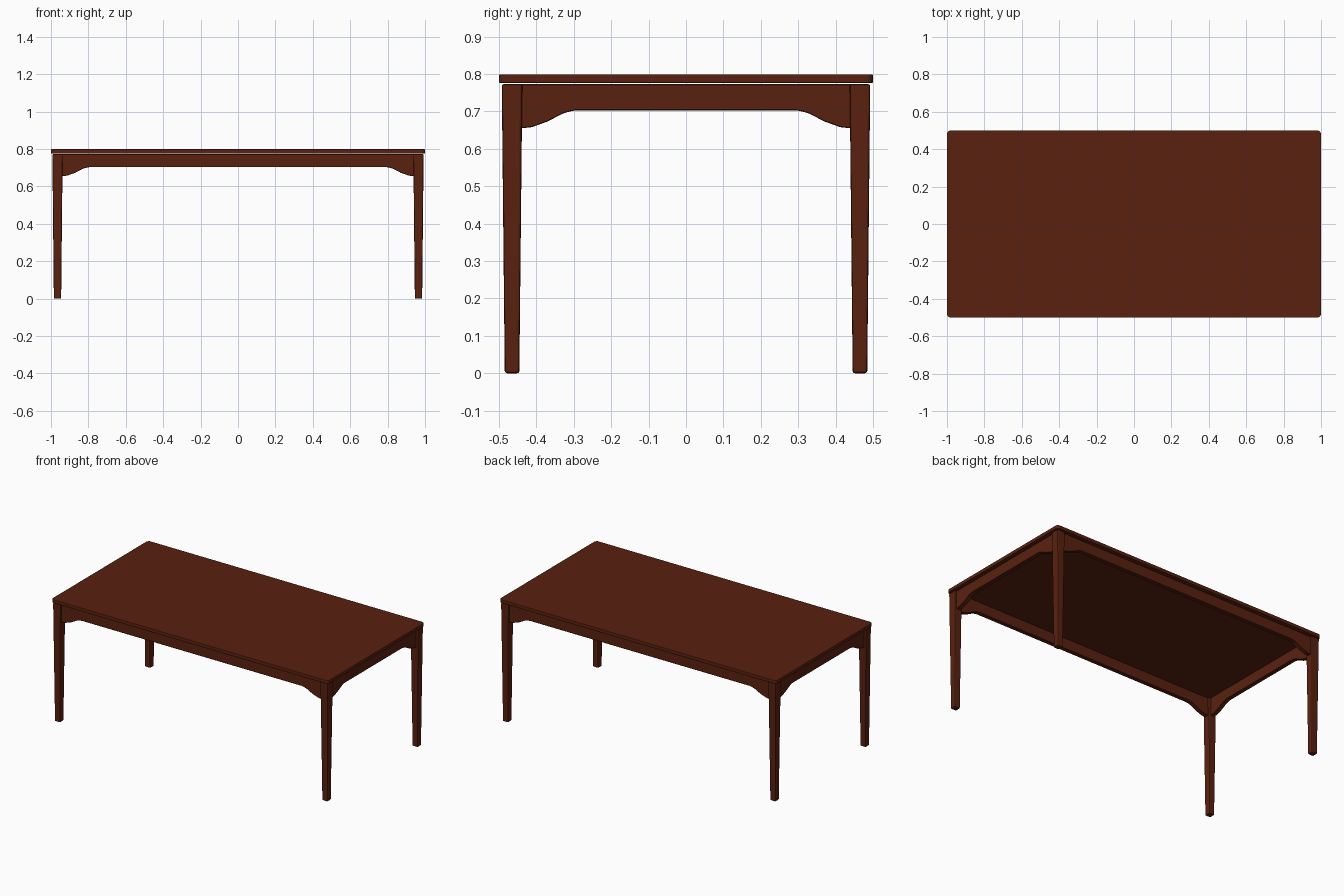
import bpy, bmesh
from mathutils import Vector

if "Cube" in bpy.data.objects:
    bpy.data.objects.remove(bpy.data.objects["Cube"])

wood = bpy.data.materials.new("dark red wood")
wood.diffuse_color = (0.1, 0.0152, 0.005, 1)
wood.use_nodes = True
wood.node_tree.nodes["Principled BSDF"].inputs["Base Color"].default_value = wood.diffuse_color

LEG_X, LEG_Y = 0.965, 0.465   # leg centres
LEG_TOP = 0.773


def prism(name, lower, upper):
    """Solid between two matching outlines."""
    bm = bmesh.new()
    a = [bm.verts.new(p) for p in lower]
    b = [bm.verts.new(p) for p in upper]
    n = len(a)
    bm.faces.new(a[::-1])
    bm.faces.new(b)
    for i in range(n):
        j = (i + 1) % n
        bm.faces.new((a[i], a[j], b[j], b[i]))
    bmesh.ops.recalc_face_normals(bm, faces=bm.faces)
    me = bpy.data.meshes.new(name)
    bm.to_mesh(me)
    bm.free()
    me.materials.append(wood)
    ob = bpy.data.objects.new(name, me)
    bpy.context.collection.objects.link(ob)
    return ob


def bevel(ob, width, segments=2):
    m = ob.modifiers.new("bevel", 'BEVEL')
    m.width, m.segments = width, segments
    m.limit_method = 'ANGLE'
    m.angle_limit = 0.9


def square(cx, cy, hx, hy, z):
    return [(cx + sx * hx, cy + sy * hy, z)
            for sx, sy in ((-1, -1), (1, -1), (1, 1), (-1, 1))]


# Table top with rounded corners
top = prism("table_top", square(0, 0, 1, 0.5, 0.776), square(0, 0, 1, 0.5, 0.799))
bm = bmesh.new()
bm.from_mesh(top.data)
uprights = [e for e in bm.edges if abs(e.verts[0].co.z - e.verts[1].co.z) > 0.01]
bmesh.ops.bevel(bm, geom=uprights, offset=0.02, segments=5, profile=0.5, affect='EDGES')
bm.to_mesh(top.data)
bm.free()
bevel(top, 0.003)

# Four tapered legs
for sx, xn in ((-1, "left"), (1, "right")):
    for sy, yn in ((-1, "front"), (1, "back")):
        leg = prism(f"{yn}_{xn}_leg",
                    square(sx * LEG_X, sy * LEG_Y, 0.0195, 0.0195, 0),
                    square(sx * LEG_X, sy * LEG_Y, 0.0275, 0.0275, LEG_TOP))
        bevel(leg, 0.006)

# Aprons with curved brackets: (distance from leg centre, bottom height)
BRACKET = [(0.0, 0.655), (0.028, 0.655), (0.053, 0.658), (0.095, 0.673),
           (0.135, 0.694), (0.155, 0.700), (0.172, 0.703)]


def apron(name, half, offset, along_x):
    side = [(half - d, z) for d, z in BRACKET]
    outline = [(-u, z) for u, z in side] + side[::-1]
    outline += [(half, LEG_TOP), (-half, LEG_TOP)]

    def place(v):
        return [(u, v, z) if along_x else (v, u, z) for u, z in outline]
    ob = prism(name, place(offset - 0.014), place(offset + 0.014))
    bevel(ob, 0.002, 1)


for s, n in ((-1, "front"), (1, "back")):
    apron(f"{n}_apron", LEG_X, s * LEG_Y, True)
for s, n in ((-1, "left"), (1, "right")):
    apron(f"{n}_apron", LEG_Y, s * LEG_X, False)
